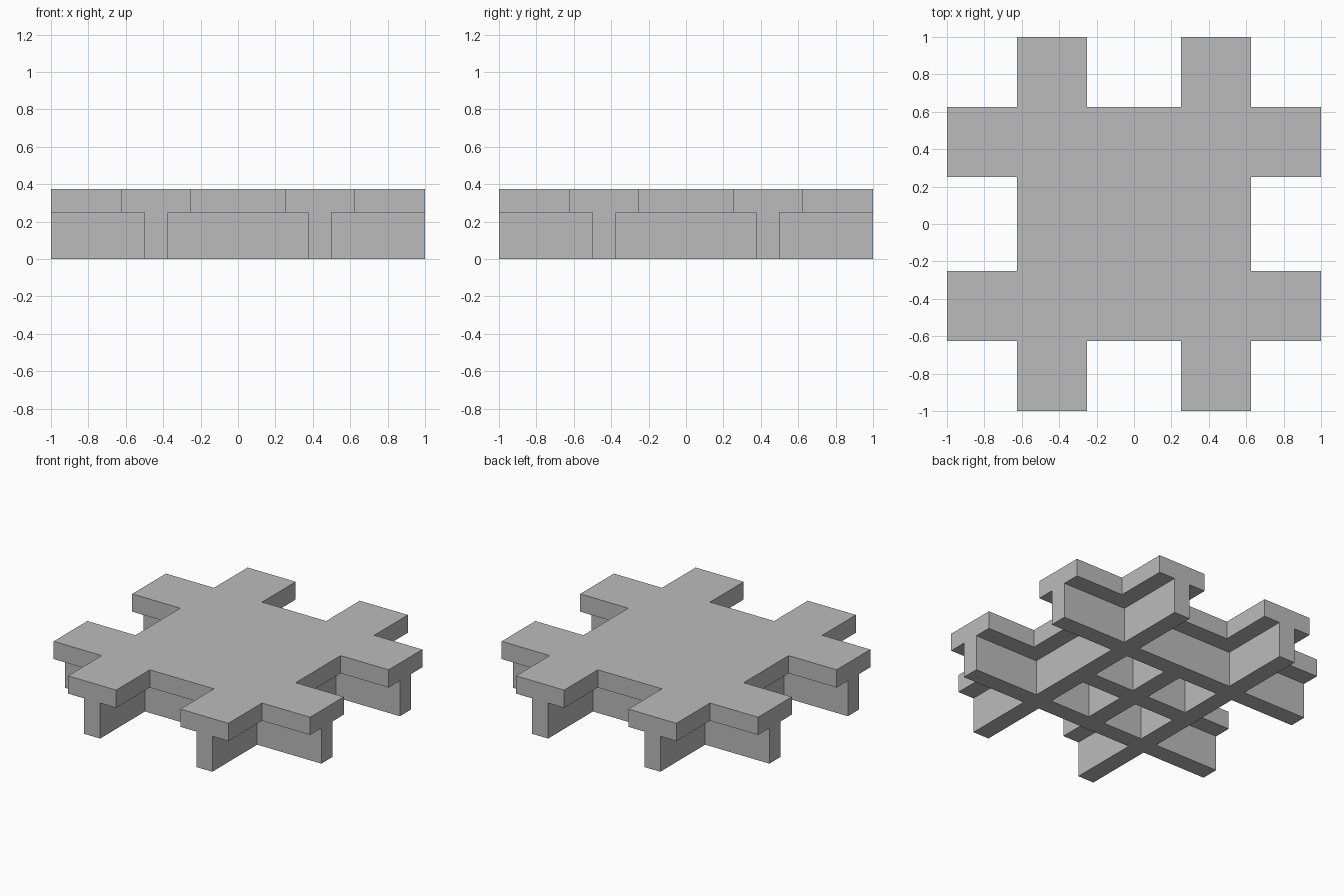
import bpy
import bmesh

cube = bpy.data.objects.get("Cube")
if cube:
    bpy.data.objects.remove(cube, do_unlink=True)

grey = bpy.data.materials.new("plain grey")
grey.use_nodes = True
colour = (0.5, 0.5, 0.5, 1)
grey.diffuse_color = colour
grey.node_tree.nodes["Principled BSDF"].inputs["Base Color"].default_value = colour


def plan_solid(name, steps, filled, z, height):
    """Fill the cells of a symmetric plan grid that pass the rule, then extrude them upward."""
    lines = sorted({s * v for v in steps for s in (-1, 1)})
    spans = list(zip(lines, lines[1:]))
    bm = bmesh.new()
    for x0, x1 in spans:
        for y0, y1 in spans:
            if filled(abs(x0 + x1) / 2, abs(y0 + y1) / 2):
                corners = ((x0, y0), (x1, y0), (x1, y1), (x0, y1))
                bm.faces.new([bm.verts.new((x, y, z)) for x, y in corners])
    bmesh.ops.remove_doubles(bm, verts=bm.verts[:], dist=1e-4)
    result = bmesh.ops.extrude_face_region(bm, geom=bm.faces[:], use_keep_orig=True)
    top = [g for g in result["geom"] if isinstance(g, bmesh.types.BMVert)]
    bmesh.ops.translate(bm, verts=top, vec=(0, 0, height))
    bmesh.ops.recalc_face_normals(bm, faces=bm.faces[:])
    mesh = bpy.data.meshes.new(name)
    bm.to_mesh(mesh)
    bm.free()
    mesh.materials.append(grey)
    obj = bpy.data.objects.new(name, mesh)
    bpy.context.collection.objects.link(obj)
    return obj


RIB_BASE = 0.25


# Deck: square plate with two arms on every side
def in_deck(x, y):
    in_square = x < 0.625 and y < 0.625
    on_arm = 0.25 < x < 0.625 or 0.25 < y < 0.625
    return in_square or on_arm


plan_solid("deck", (0.25, 0.625, 1), in_deck, RIB_BASE, 0.125)


# Ribs: two long beams each way, and a short cross inside the middle bay
def in_ribs(x, y):
    on_beam = 0.375 < x < 0.5 or 0.375 < y < 0.5
    on_cross = max(x, y) < 0.375 and min(x, y) < 0.0625
    return on_beam or on_cross


plan_solid("support_ribs", (0.0625, 0.375, 0.5, 1), in_ribs, 0, RIB_BASE)
